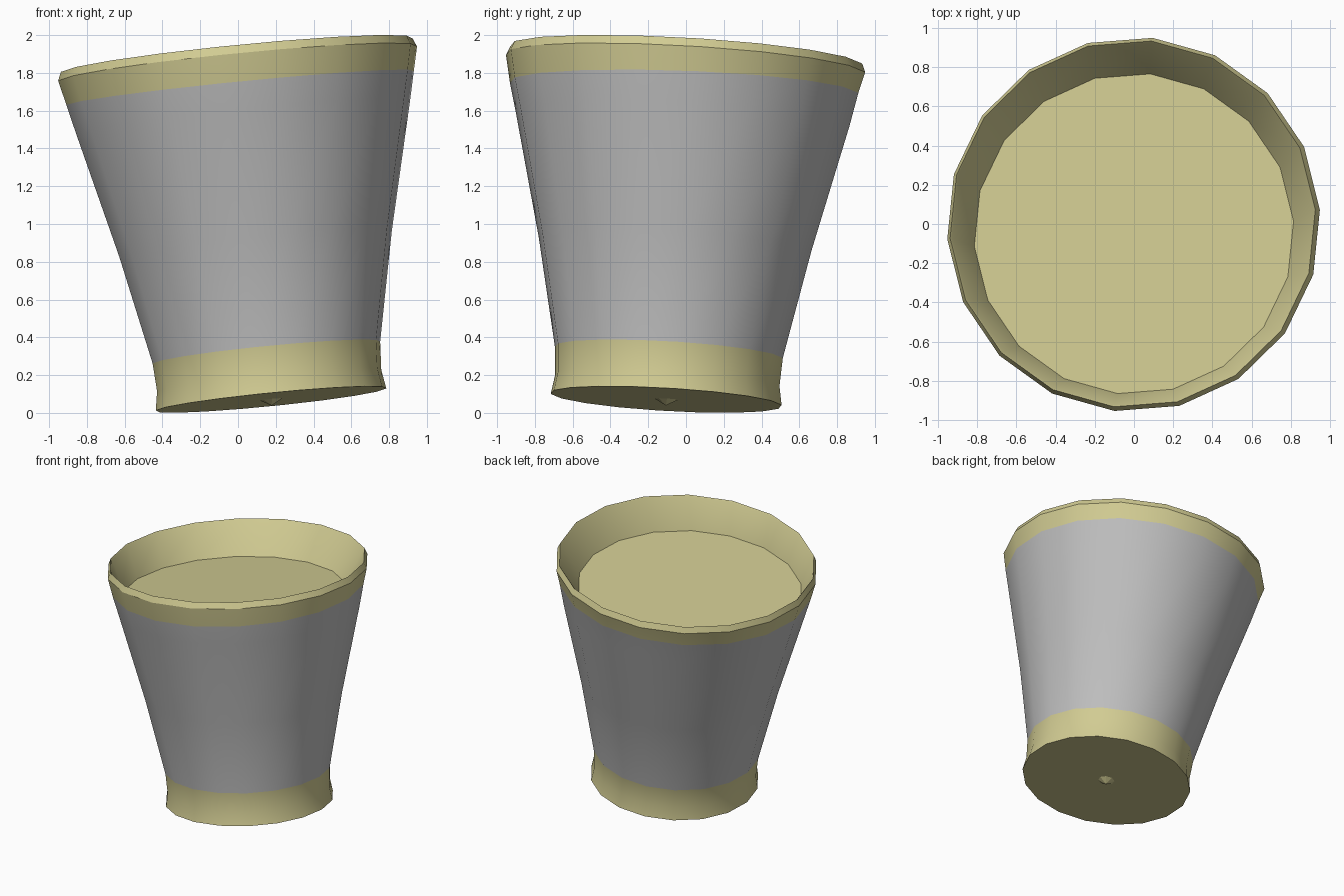
import bpy, bmesh, math
from mathutils import Matrix, Vector

cube = bpy.data.objects.get("Cube")
if cube:
    bpy.data.objects.remove(cube)

SIDES = 18
START = math.radians(4.3)
AXIS = Vector((-0.099, 0.0575, 0.994))
TILT = Matrix.Translation((0.175, -0.105, 0.071)) @ \
    Vector((0, 0, 1)).rotation_difference(AXIS).to_matrix().to_4x4()


def material(name, color):
    m = bpy.data.materials.new(name)
    m.use_nodes = True
    m.diffuse_color = color
    m.node_tree.nodes["Principled BSDF"].inputs["Base Color"].default_value = color
    return m


gold = material("pale gold", (0.64, 0.6, 0.29, 1))
gray = material("gray", (0.51, 0.51, 0.51, 1))


def ring(bm, height, radius, sides=SIDES, dx=0, dy=0, lean=0):
    verts = []
    for i in range(sides):
        a = START + math.tau * i / sides
        x, y = radius * math.cos(a), radius * math.sin(a)
        verts.append(bm.verts.new((x + dx, y + dy, height + lean * y)))
    return verts


def bridge(bm, low, high, mat=0):
    n = len(low)
    for i in range(n):
        j = (i + 1) % n
        bm.faces.new((low[i], low[j], high[j], high[i])).material_index = mat


def finish(bm, name, angle):
    mesh = bpy.data.meshes.new(name)
    bm.transform(TILT)
    bm.to_mesh(mesh)
    bm.free()
    obj = bpy.data.objects.new(name, mesh)
    bpy.context.collection.objects.link(obj)
    for m in (gold, gray):
        mesh.materials.append(m)
    bpy.ops.object.select_all(action='DESELECT')
    obj.select_set(True)
    bpy.context.view_layer.objects.active = obj
    bpy.ops.object.shade_smooth_by_angle(angle=math.radians(angle))


# Tapered body: (height, radius, lean, material of the band above)
profile = [
    (0.0, 0.615, 0, 0),
    (0.10, 0.598, 0, 0),
    (0.25, 0.607, 0, 1),
    (0.83, 0.727, 0, 1),
    (1.50, 0.89, 0, 1),
    (1.66, 0.927, 0.02, 0),
    (1.79, 0.957, 0, 0),
    (1.835, 0.938, 0, 0),
]
bm = bmesh.new()
rings = [ring(bm, h, r, lean=t) for h, r, t, _ in profile]
for k in range(len(rings) - 1):
    bridge(bm, rings[k], rings[k + 1], profile[k][3])
bm.faces.new(reversed(rings[0]))

# Inner lip and wall down to the shallow floor, which sits off centre
lip = ring(bm, 1.825, 0.93)
floor = ring(bm, 1.59, 0.82, dx=-0.018, dy=-0.036)
bridge(bm, rings[-1], lip)
bridge(bm, lip, floor)
bm.faces.new(floor)
finish(bm, "tapered_cup", 32)

# Small pointed stud under the base
bm = bmesh.new()
top = ring(bm, 0.0, 0.06, sides=8)
tip = bm.verts.new((0, 0, -0.032))
for i in range(8):
    bm.faces.new((top[(i + 1) % 8], top[i], tip))
finish(bm, "base_stud", 20)
